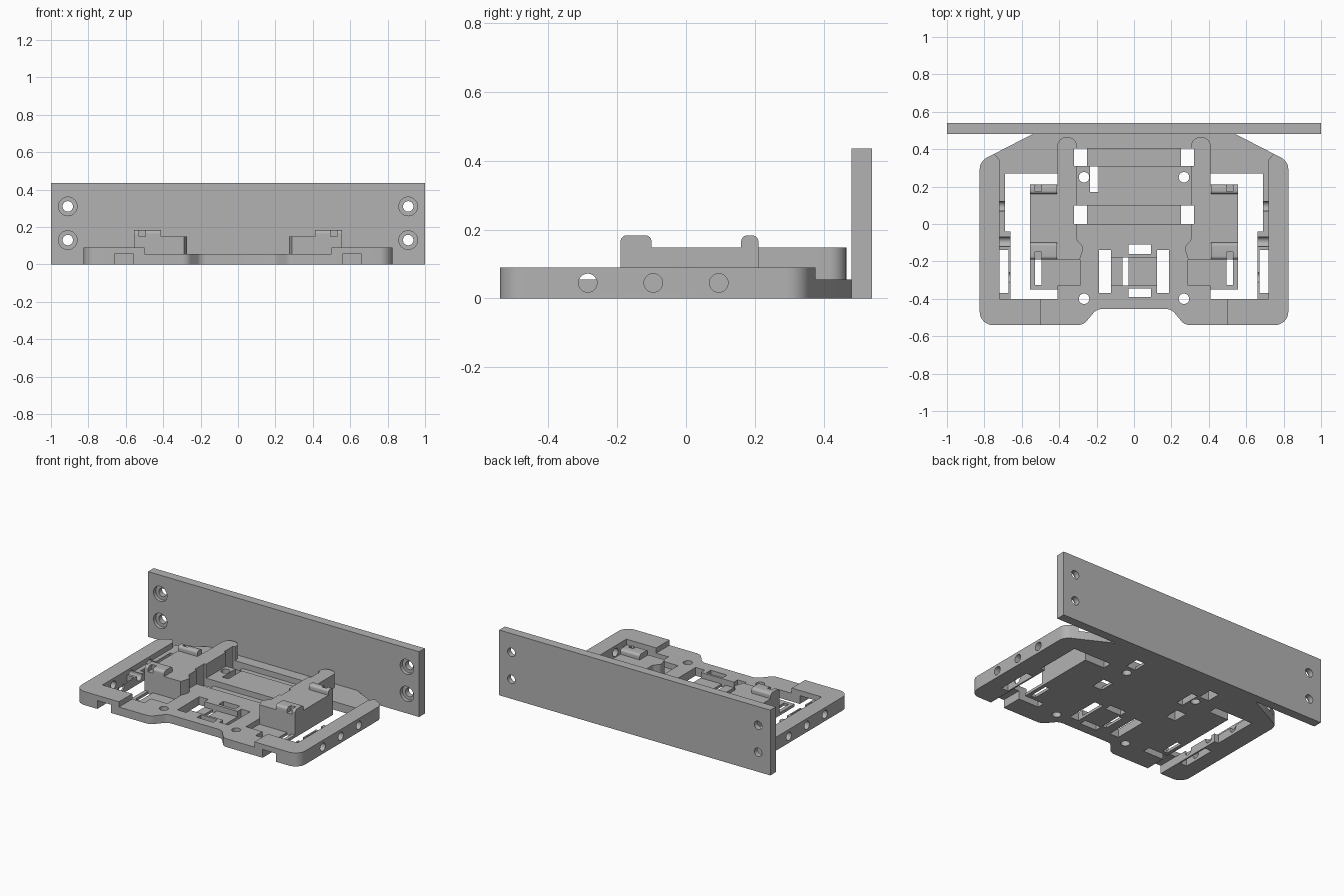
import bpy, bmesh, math
from mathutils import Vector

old = bpy.data.objects.get("Cube")
if old:
    bpy.data.objects.remove(old, do_unlink=True)

grey = bpy.data.materials.new("plain grey")
grey.use_nodes = True
COLOUR = (0.45, 0.45, 0.45, 1)
grey.diffuse_color = COLOUR
grey.node_tree.nodes["Principled BSDF"].inputs["Base Color"].default_value = COLOUR

# Axis order: profile plane (a, b) and extrusion depth c
AXES = {"z": lambda a, b, c: (a, b, c),
        "y": lambda a, b, c: (a, c, b),
        "x": lambda a, b, c: (c, a, b)}


def rounded(points, steps=8):
    """Replace each (x, y, radius) corner by an arc."""
    out = []
    for i, (x, y, *rest) in enumerate(points):
        r = rest[0] if rest else 0
        p = Vector((x, y))
        if not r:
            out.append(p)
            continue
        u = (Vector(points[i - 1][:2]) - p).normalized()
        v = (Vector(points[(i + 1) % len(points)][:2]) - p).normalized()
        half = u.angle(v) / 2
        start, end = p + u * r / math.tan(half), p + v * r / math.tan(half)
        centre = p + (u + v).normalized() * r / math.sin(half)
        a, b = start - centre, end - centre
        sweep = math.atan2(a.x * b.y - a.y * b.x, a.dot(b))
        for k in range(steps + 1):
            t = sweep * k / steps
            c, s = math.cos(t), math.sin(t)
            out.append(centre + Vector((a.x * c - a.y * s, a.x * s + a.y * c)))
    clean = [q for i, q in enumerate(out) if (q - out[i - 1]).length > 1e-4]
    return clean


def prism(name, points, low, high, axis="z"):
    bm = bmesh.new()
    place = AXES[axis]
    face = bm.faces.new([bm.verts.new(place(p.x, p.y, low)) for p in rounded(points)])
    side = bmesh.ops.extrude_face_region(bm, geom=[face])["geom"]
    move = Vector(place(0, 0, high - low))
    bmesh.ops.translate(bm, vec=move, verts=[g for g in side if isinstance(g, bmesh.types.BMVert)])
    bmesh.ops.recalc_face_normals(bm, faces=bm.faces[:])
    mesh = bpy.data.meshes.new(name)
    bm.to_mesh(mesh)
    bm.free()
    mesh.materials.append(grey)
    ob = bpy.data.objects.new(name, mesh)
    bpy.context.collection.objects.link(ob)
    return ob


def rect(x0, x1, y0, y1, r=0):
    return [(x0, y0, r), (x1, y0, r), (x1, y1, r), (x0, y1, r)]


def circle(x, y, r):
    return rect(x - r, x + r, y - r, y + r, r)


def flip(points):
    return [(-p[0], *p[1:]) for p in points]


def cut(ob, points, low=-0.1, high=0.5, axis="z"):
    tool = prism("cutter", points, low, high, axis)
    tool.hide_render = True
    mod = ob.modifiers.new("cut", "BOOLEAN")
    mod.operation, mod.solver, mod.object = "DIFFERENCE", "EXACT", tool
    bpy.context.view_layer.objects.active = ob
    bpy.ops.object.modifier_apply(modifier=mod.name)
    bpy.data.objects.remove(tool, do_unlink=True)


def cut_pair(ob, points, low=-0.1, high=0.5):
    cut(ob, points, low, high)
    cut(ob, flip(points), low, high)


FLOOR = 0.055   # base plate thickness
RAIL = 0.09     # raised side frame
DECK = 0.148    # carrier block top
SKIN = 0.018    # floor left under pockets

# Upright back plate with counterbored screw holes
plate = prism("back_plate", rect(-1, 1, 0, 0.435), 0.48, 0.54, "y")
for x in (-0.91, 0.91):
    for z in (0.13, 0.31):
        cut(plate, circle(x, z, 0.028), 0.4, 0.6, "y")
        cut(plate, circle(x, z, 0.05), 0.4, 0.505, "y")

# Base plate outline
half = [(0.2, -0.455, 0.06), (0.27, -0.54, 0.06), (0.825, -0.54, 0.07),
        (0.825, 0.335, 0.07), (0.54, 0.482)]
base = prism("base_plate", half + flip(half)[::-1], 0, FLOOR)

# Side windows around the carriers, slots and front cable notches
cut_pair(base, [(0.41, 0.27), (0.69, 0.27), (0.69, -0.04), (0.66, -0.04), (0.66, -0.4),
                (0.41, -0.4), (0.41, -0.35), (0.555, -0.35), (0.555, 0.21), (0.41, 0.21)])
cut_pair(base, rect(0.67, 0.72, -0.37, -0.14))
cut_pair(base, rect(0.56, 0.66, -0.6, -0.38))

# Pockets in front of the carriers
cut_pair(base, [(0.29, -0.19), (0.29, -0.33), (0.41, -0.33), (0.41, -0.36),
                (0.57, -0.36), (0.57, -0.19)], SKIN)
cut_pair(base, rect(0.495, 0.53, -0.325, -0.19))

# Centre grooves with square openings at their ends
for y0, y1 in ((0.31, 0.405), (0.0, 0.1)):
    cut(base, rect(-0.251, 0.251, y0, y1), SKIN)
    cut_pair(base, rect(0.25, 0.32, y0, y1))

# Front centre slots and recess
cut(base, rect(-0.126, 0.122, -0.33, -0.18), SKIN)
cut_pair(base, rect(0.122, 0.188, -0.37, -0.14))
cut(base, rect(-0.03, 0.09, -0.16, -0.11))
cut(base, rect(-0.03, 0.09, -0.39, -0.345))
cut(base, rect(-0.062, -0.03, -0.33, -0.18))
cut(base, rect(-0.235, -0.19, 0.17, 0.308))
for y in (0.25, -0.4):
    cut_pair(base, circle(0.267, y, 0.028))

# Raised parts on both sides
rail_shape = [(0.5, -0.54), (0.825, -0.54, 0.07), (0.825, 0.335, 0.07),
              (0.748, 0.375), (0.72, 0.345), (0.72, -0.4), (0.5, -0.4)]
carrier_shape = [(0.29, -0.19), (0.555, -0.19), (0.555, 0.21), (0.41, 0.21),
                 (0.41, 0.465, 0.05), (0.305, 0.465, 0.05), (0.305, -0.085, 0.03),
                 (0.268, -0.125, 0.03)]
holes = (-0.285, -0.095, 0.095)
for side, sign in (("left", 1), ("right", -1)):
    turn = (lambda p: p) if sign > 0 else flip
    rail = prism(side + "_rail", turn(rail_shape), FLOOR, RAIL)
    span = sorted((sign * 0.65, sign * 0.9))
    for y in holes:
        for part in (rail, base):
            cut(part, circle(y, 0.045, 0.027), *span, "x")

    carrier = prism(side + "_carrier", turn(carrier_shape), FLOOR, DECK)
    for y0, y1 in ((0.31, 0.405), (0.0, 0.1)):
        cut(carrier, turn(rect(0.25, 0.32, y0, y1)))

    # Rounded clips with a notch in the middle
    for name, y0, y1, n0, n1 in (("front", -0.19, -0.1, -0.2, -0.15),
                                 ("back", 0.16, 0.21, 0.175, 0.22)):
        profile = [(y0, DECK), (y1, DECK), (y1, 0.183, 0.018), (y0, 0.183, 0.018)]
        reach = sorted((sign * 0.412, sign * 0.555))
        clip = prism(f"{side}_{name}_clip", profile, *reach, "x")
        cut(clip, turn(rect(0.495, 0.53, n0, n1)))

# Smooth the rounded walls while keeping edges sharp
bpy.ops.object.select_all(action="DESELECT")
for ob in bpy.context.collection.objects:
    if ob.type == "MESH":
        ob.select_set(True)
        bpy.context.view_layer.objects.active = ob
bpy.ops.object.shade_smooth_by_angle(angle=math.radians(30))
